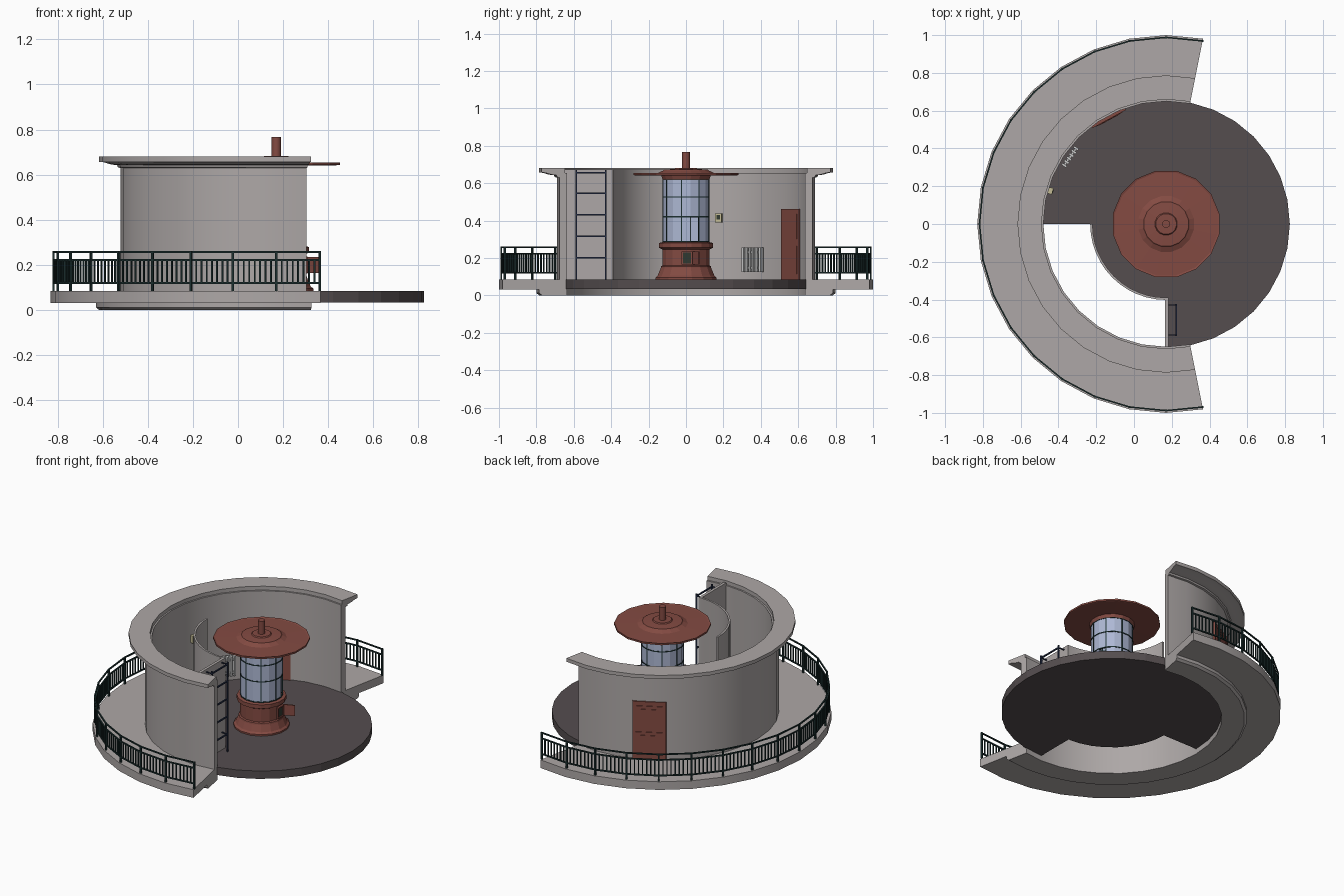
import bpy, bmesh
from math import radians, cos, sin, pi
from mathutils import Matrix, Vector

CX = 0.17            # axis of the round room
STEP = 11.25         # 32-sided rings
A0, A1 = 78.75, 281.25


def material(name, rgb):
    m = bpy.data.materials.new(name)
    m.diffuse_color = (*rgb, 1)
    return m


RED = material("red_paint", (0.23, 0.07, 0.055))
GLASS = material("pale_glass", (0.42, 0.48, 0.66))
FLOOR = material("dark_floor", (0.09, 0.075, 0.078))
IRON = material("dark_iron", (0.012, 0.03, 0.03))
BLUE = material("ladder_blue", (0.02, 0.03, 0.07))
STONE = material("stone", (0.42, 0.39, 0.385))
BRASS = material("brass", (0.55, 0.5, 0.3))
WHITE = material("white_enamel", (0.6, 0.6, 0.58))
BLACK = material("soot", (0.03, 0.04, 0.03))


def finish(name, bm, mat, smooth=False):
    bmesh.ops.recalc_face_normals(bm, faces=bm.faces)
    me = bpy.data.meshes.new(name)
    bm.to_mesh(me)
    bm.free()
    me.materials.append(mat)
    ob = bpy.data.objects.new(name, me)
    ob.location.x = CX
    bpy.context.collection.objects.link(ob)
    if smooth:
        bpy.ops.object.select_all(action='DESELECT')
        ob.select_set(True)
        bpy.context.view_layer.objects.active = ob
        bpy.ops.object.shade_smooth_by_angle(angle=radians(30))
    return ob


def sweep(bm, prof, a0, a1, n):
    """Sweep a closed (r, z) profile round the axis, capping open ends."""
    full = abs(a1 - a0) >= 360
    rings = []
    for i in range(n if full else n + 1):
        a = radians(a0 + (a1 - a0) * i / n)
        rings.append([bm.verts.new((r * cos(a), r * sin(a), z)) for r, z in prof])
    k = len(prof)
    for i in range(n):
        p, q = rings[i], rings[(i + 1) % len(rings)]
        for j in range(k):
            bm.faces.new((p[j], q[j], q[(j + 1) % k], p[(j + 1) % k]))
    if not full:
        bm.faces.new(rings[0])
        bm.faces.new(rings[-1])
    bmesh.ops.remove_doubles(bm, verts=bm.verts, dist=1e-5)


def arc(name, prof, mat, a0=0, a1=360, n=32, smooth=False):
    bm = bmesh.new()
    sweep(bm, prof, a0, a1, n)
    return finish(name, bm, mat, smooth)


def rect(r0, r1, z0, z1):
    return [(r0, z0), (r1, z0), (r1, z1), (r0, z1)]


def boxes(name, items, mat):
    """items: (angle, r0, r1, tangential0, tangential1, z0, z1)"""
    bm = bmesh.new()
    for a, r0, r1, t0, t1, z0, z1 in items:
        m = (Matrix.Rotation(radians(a), 4, 'Z')
             @ Matrix.Translation(((r0 + r1) / 2, (t0 + t1) / 2, (z0 + z1) / 2))
             @ Matrix.Diagonal((r1 - r0, t1 - t0, z1 - z0, 1)))
        bmesh.ops.create_cube(bm, size=1, matrix=m)
    return finish(name, bm, mat)


# Outer wall with gallery deck, footing and flared cornice
arc("wall_and_gallery", [
    (0.65, 0), (0.785, 0), (0.80, 0.012), (0.80, 0.032), (1.0, 0.032), (1.0, 0.085),
    (0.69, 0.085), (0.69, 0.63), (0.702, 0.632), (0.706, 0.642), (0.735, 0.646),
    (0.765, 0.655), (0.787, 0.657), (0.787, 0.68), (0.66, 0.68), (0.66, 0.655),
    (0.65, 0.655)], STONE, A0, A1, 18, True)

# Floor: whole inner disc plus three quarters of the outer ring
arc("floor_inner", [(0, 0.034), (0.40, 0.034), (0.40, 0.085), (0, 0.085)], FLOOR)
arc("floor_outer", rect(0.40, 0.655, 0.034, 0.085), FLOOR, -90, 180, 24)

# Curved stair partition and its straight return
arc("stair_partition", rect(0.39, 0.402, 0.085, 0.672), STONE, 180, 270, 12, True)
boxes("partition_return", [(270, 0.39, 0.65, -0.006, 0.012, 0.085, 0.672)], STONE)

# Ladder on the return wall: stiles, rungs and standoffs
ladder = [(270, r - 0.004, r + 0.004, 0.048, 0.058, 0.085, 0.67) for r in (0.428, 0.588)]
for z in (0.20, 0.315, 0.43, 0.545, 0.655):
    ladder.append((270, 0.428, 0.588, 0.049, 0.057, z - 0.004, z + 0.004))
for r in (0.428, 0.588):
    for z in (0.20, 0.655):
        ladder.append((270, r - 0.003, r + 0.003, 0.01, 0.055, z - 0.003, z + 0.003))
boxes("ladder", ladder, BLUE)

# Gallery railing: rails, posts and balusters on straight segments
rails = bmesh.new()
for z in (0.12, 0.222, 0.258):
    sweep(rails, rect(0.984, 0.992, z - 0.004, z + 0.004), A0, A1, 18)
finish("gallery_rails", rails, IRON)
boxes("gallery_posts", [(A0 + STEP * i, 0.983, 0.993, -0.005, 0.005, 0.085, 0.262)
                        for i in range(19)], IRON)
bars, half = [], radians(STEP / 2)
for i in range(18):
    for k in range(1, 8):
        t = (k / 8 - 0.5) * 2 * 0.988 * sin(half)
        r = 0.988 * cos(half)
        bars.append((A0 + STEP * (i + 0.5), r - 0.003, r + 0.003, t - 0.0035, t + 0.0035,
                     0.12, 0.222))
boxes("gallery_balusters", bars, IRON)

# Gallery door, seen from both sides, with two raised panels
D = 118.5
door = [(D, 0.632, 0.694, -0.1, 0.1, 0.085, 0.462)]
for z0, z1 in ((0.115, 0.265), (0.30, 0.435)):
    door += [(D, 0.629, 0.698, -0.08, 0.08, z0, z1),
             (D, 0.627, 0.701, -0.06, 0.06, z0 + 0.02, z1 - 0.02)]
boxes("gallery_door", door, RED)

# Radiator with six ribs
R = 145
rad = [(R, 0.606, 0.634, t - 0.006, t + 0.006, 0.125, 0.255)
       for t in [-0.055 + 0.022 * i for i in range(6)]]
rad += [(R, 0.614, 0.626, -0.06, 0.06, z, z + 0.012) for z in (0.142, 0.225)]
boxes("radiator", rad, WHITE)

# Small wall gauge
boxes("wall_gauge", [(164, 0.625, 0.65, -0.017, 0.017, 0.39, 0.438)], BRASS)
boxes("gauge_face", [(164, 0.622, 0.626, -0.01, 0.01, 0.405, 0.43)], BLACK)

# Lamp pedestal with flared skirt and collar
arc("lamp_base", [
    (0, 0.085), (0.167, 0.085), (0.167, 0.095), (0.155, 0.105), (0.138, 0.145),
    (0.136, 0.155), (0.128, 0.16), (0.128, 0.245), (0.147, 0.255), (0.147, 0.28),
    (0.125, 0.285), (0, 0.285)], RED, 11.25, 371.25, 16)
# Hatch: dark opening, frame and open flap
boxes("hatch_opening", [(0, 0.10, 0.132, -0.018, 0.03, 0.17, 0.23)], BLACK)
boxes("hatch_frame", [(0, 0.10, 0.138, -0.025, -0.015, 0.165, 0.235),
                      (0, 0.10, 0.138, 0.028, 0.036, 0.165, 0.235),
                      (0, 0.10, 0.138, -0.02, 0.03, 0.163, 0.171),
                      (0, 0.10, 0.138, -0.02, 0.03, 0.229, 0.237)], RED)
boxes("hatch_flap", [(22, 0.125, 0.205, -0.012, -0.004, 0.165, 0.235)], RED)

# Lantern glass: full upper tier, lower tier left open towards +x
arc("glass_upper", rect(0.12, 0.125, 0.42, 0.625), GLASS, 11.25, 371.25, 16)
arc("glass_lower", rect(0.12, 0.125, 0.285, 0.42), GLASS, 33.75, 371.25, 15)
bm = bmesh.new()
for z in (0.287, 0.42, 0.525, 0.62):
    sweep(bm, rect(0.119, 0.128, z - 0.003, z + 0.003), 11.25, 371.25, 16)
finish("glazing_rings", bm, IRON)
boxes("glazing_bars", [(33.75 + 45 * i, 0.119, 0.127, -0.003, 0.003, 0.285, 0.625)
                       for i in range(8)], IRON)
arc("lamp_stem", [(0, 0.28), (0.02, 0.28), (0.012, 0.31), (0.012, 0.41), (0.03, 0.43),
                  (0, 0.43)], RED, n=12, smooth=True)

# Canopy, stepped cap and chimney
arc("canopy", [
    (0, 0.62), (0.128, 0.62), (0.135, 0.64), (0.28, 0.642), (0.287, 0.644), (0.287, 0.655),
    (0.277, 0.652), (0.15, 0.655), (0.125, 0.667), (0.12, 0.672), (0.06, 0.676),
    (0.055, 0.682), (0, 0.682)], RED, 11.25, 371.25, 16)
arc("chimney", [(0, 0.67), (0.021, 0.67), (0.021, 0.767), (0, 0.767)], RED, n=16, smooth=True)
